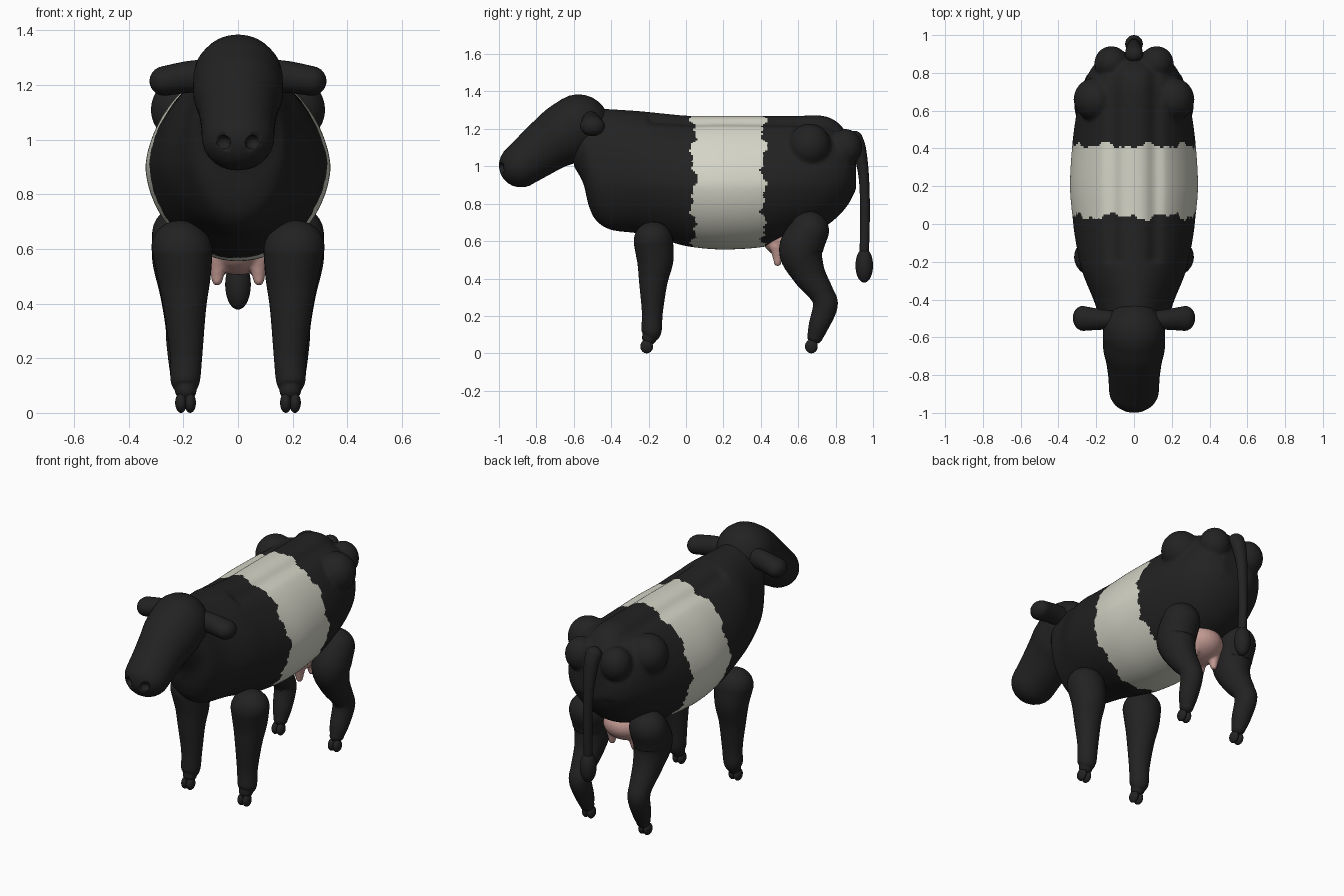
import bpy, bmesh, math
from mathutils import Vector, Matrix

if "Cube" in bpy.data.objects:
    bpy.data.objects.remove(bpy.data.objects["Cube"])


def material(name, rgb):
    m = bpy.data.materials.new(name)
    m.diffuse_color = (*rgb, 1)
    m.use_nodes = True
    m.node_tree.nodes["Principled BSDF"].inputs["Base Color"].default_value = m.diffuse_color
    return m


BLACK = material("black coat", (0.016, 0.016, 0.016))
WHITE = material("cream belt", (0.66, 0.66, 0.57))
PINK = material("pink skin", (0.56, 0.33, 0.30))


def make_object(name, bm, mat):
    bmesh.ops.recalc_face_normals(bm, faces=bm.faces)
    for f in bm.faces:
        f.smooth = True
    me = bpy.data.meshes.new(name)
    bm.to_mesh(me)
    bm.free()
    me.materials.append(mat)
    ob = bpy.data.objects.new(name, me)
    bpy.context.collection.objects.link(ob)
    return ob


def catmull(pts, steps):
    """Smooth curve through tuples of any length."""
    out = []
    for i in range(len(pts) - 1):
        p = [Vector(pts[max(0, min(len(pts) - 1, i + k))]) for k in (-1, 0, 1, 2)]
        for s in range(steps):
            t = s / steps
            out.append(p[1] + 0.5 * t * ((p[2] - p[0]) + t * (2 * p[0] - 5 * p[1] + 4 * p[2] - p[3]
                       + t * (3 * p[1] - p[0] - 3 * p[2] + p[3]))))
    return out + [Vector(pts[-1])]


def tube(bm, pts, side=(1, 0, 0), along=None, segs=32, steps=6, caps=True):
    """Loft ellipses (x, y, z, half width on side axis, half depth) with round ends."""
    cur = catmull(pts, steps)
    u = Vector(side)
    rings = []
    for i, c in enumerate(cur):
        a, b = cur[max(i - 1, 0)], cur[min(i + 1, len(cur) - 1)]
        t = Vector(along) if along else (Vector(b[:3]) - Vector(a[:3])).normalized()
        rings.append((Vector(c[:3]), t, c[3], c[4]))
    if caps:
        ends = []
        for (p, t, ru, rv), s in ((rings[0], -1), (rings[-1], 1)):
            ends.append([(p + t * s * min(ru, rv) * math.sin(k), t, ru * math.cos(k), rv * math.cos(k))
                         for k in [math.radians(d) for d in (15, 30, 45, 60, 74, 86)]])
        rings = ends[0][::-1] + rings + ends[1]
    loops = []
    for p, t, ru, rv in rings:
        v = t.cross(u).normalized()
        loops.append([bm.verts.new(p + u * ru * math.cos(k) + v * rv * math.sin(k))
                      for k in [2 * math.pi * j / segs for j in range(segs)]])
    for A, B in zip(loops, loops[1:]):
        for j in range(segs):
            k = (j + 1) % segs
            bm.faces.new((A[j], A[k], B[k], B[j]))
    bm.faces.new(loops[0])
    bm.faces.new(loops[-1])


def ball(bm, c, r):
    m = Matrix.Translation(c) @ Matrix.Diagonal((*r, 1))
    bmesh.ops.create_uvsphere(bm, u_segments=28, v_segments=18, radius=1, matrix=m)


def apply_modifiers(ob):
    dg = bpy.context.evaluated_depsgraph_get()
    me = bpy.data.meshes.new_from_object(ob.evaluated_get(dg))
    ob.modifiers.clear()
    ob.data = me
    for f in me.polygons:
        f.use_smooth = True


# Trunk: y, bottom z, top z, half width
trunk = [(-0.60, 1.00, 1.25, 0.12), (-0.55, 0.91, 1.30, 0.16), (-0.52, 0.79, 1.31, 0.18),
         (-0.48, 0.71, 1.31, 0.195), (-0.40, 0.66, 1.305, 0.22), (-0.25, 0.64, 1.295, 0.28),
         (-0.10, 0.60, 1.28, 0.31), (0.02, 0.57, 1.27, 0.325), (0.20, 0.555, 1.27, 0.34),
         (0.42, 0.57, 1.27, 0.328), (0.60, 0.62, 1.27, 0.305), (0.73, 0.67, 1.27, 0.275),
         (0.81, 0.73, 1.235, 0.24), (0.87, 0.80, 1.16, 0.19), (0.91, 0.88, 1.07, 0.11)]
bm = bmesh.new()
tube(bm, [(0, y, (a + b) / 2, w, (b - a) / 2) for y, a, b, w in trunk], along=(0, 1, 0),
     segs=96, steps=8, caps=False)
for v in bm.verts:
    # Egg-shaped section with a shallow groove on each side of the spine
    h = (v.co.z - 0.90) / 0.36
    v.co.x *= 1 - 0.13 * max(h, 0) if h > 0 else 1 + 0.04 * h
    if h > 0 and v.co.y > -0.2:
        v.co.z -= 0.022 * math.exp(-((abs(v.co.x) - 0.11) / 0.035) ** 2)
# Hip and pin-bone bulges
for s in (-1, 1):
    ball(bm, (s * 0.205, 0.66, 1.11), (0.115, 0.115, 0.118))
    ball(bm, (s * 0.12, 0.852, 1.10), (0.09, 0.09, 0.10))
body = make_object("body", bm, BLACK)
r = body.modifiers.new("blend", 'REMESH')
r.mode, r.voxel_size = 'VOXEL', 0.011
sm = body.modifiers.new("soften", 'SMOOTH')
sm.factor, sm.iterations = 0.5, 5
apply_modifiers(body)

# White belt with ragged edges
if len(body.data.materials) == 0:
    body.data.materials.append(BLACK)
body.data.materials.append(WHITE)
for f in body.data.polygons:
    c = f.center
    a = math.atan2(c.z - 0.9, c.x)
    front = 0.040 + 0.013 * math.sin(7 * a + 1) + 0.009 * math.sin(17 * a) + 0.005 * math.sin(41 * a)
    back = 0.415 + 0.011 * math.sin(9 * a + 2) + 0.009 * math.sin(19 * a + 1) + 0.005 * math.sin(43 * a)
    f.material_index = 1 if front < c.y < back else 0

# Head, with nostrils cut in
bm = bmesh.new()
tube(bm, [(0, -0.575, 1.22, 0.165, 0.165), (0, -0.66, 1.165, 0.163, 0.163), (0, -0.73, 1.12, 0.147, 0.147),
          (0, -0.81, 1.06, 0.136, 0.132), (0, -0.882, 1.005, 0.132, 0.118)], segs=48)
head = make_object("head", bm, BLACK)
bm = bmesh.new()
for s in (-1, 1):
    ball(bm, (s * 0.055, -0.99, 0.99), (0.028, 0.03, 0.026))
cutter = make_object("nostril_cutter", bm, BLACK)
cutter.hide_render = True
b = head.modifiers.new("nostrils", 'BOOLEAN')
b.operation, b.object = 'DIFFERENCE', cutter
apply_modifiers(head)
bpy.data.objects.remove(cutter)

for s, tag in ((-1, "right"), (1, "left")):
    # Ear
    bm = bmesh.new()
    tube(bm, [(s * 0.10, -0.51, 1.235, 0.05, 0.06), (s * 0.18, -0.505, 1.23, 0.055, 0.058),
              (s * 0.27, -0.50, 1.215, 0.066, 0.054)], side=(0, 1, 0))
    make_object(tag + "_ear", bm, BLACK)

    # Front leg
    bm = bmesh.new()
    tube(bm, [(s * 0.205, -0.175, 0.60, 0.112, 0.105), (s * 0.198, -0.165, 0.50, 0.098, 0.098),
              (s * 0.195, -0.175, 0.38, 0.078, 0.076), (s * 0.19, -0.18, 0.22, 0.06, 0.056),
              (s * 0.193, -0.185, 0.12, 0.054, 0.054), (s * 0.192, -0.195, 0.085, 0.04, 0.04)])
    make_object(tag + "_front_leg", bm, BLACK)

    # Back leg
    bm = bmesh.new()
    tube(bm, [(s * 0.205, 0.66, 0.655, 0.11, 0.105), (s * 0.205, 0.615, 0.55, 0.108, 0.118),
              (s * 0.20, 0.655, 0.43, 0.085, 0.09), (s * 0.20, 0.725, 0.32, 0.066, 0.066),
              (s * 0.20, 0.745, 0.255, 0.062, 0.066), (s * 0.195, 0.71, 0.15, 0.054, 0.054),
              (s * 0.192, 0.69, 0.09, 0.04, 0.042)])
    make_object(tag + "_back_leg", bm, BLACK)

    # Cloven hooves
    for y, end in ((-0.21, "front"), (0.67, "back")):
        bm = bmesh.new()
        for d in (-0.017, 0.017):
            ball(bm, (s * 0.192 + d, y, 0.037), (0.021, 0.034, 0.037))
        make_object(f"{tag}_{end}_hoof", bm, BLACK)

# Tail and tuft
bm = bmesh.new()
tube(bm, [(0, 0.90, 1.145, 0.048, 0.045), (0, 0.925, 1.09, 0.042, 0.038), (0, 0.95, 0.95, 0.032, 0.028),
          (0, 0.957, 0.75, 0.026, 0.026), (0, 0.952, 0.50, 0.025, 0.025)])
make_object("tail", bm, BLACK)
bm = bmesh.new()
ball(bm, (0, 0.953, 0.47), (0.047, 0.047, 0.092))
make_object("tail_tuft", bm, BLACK)

# Udder with four teats
bm = bmesh.new()
ball(bm, (0, 0.56, 0.61), (0.14, 0.15, 0.105))
for s in (-1, 1):
    for y in (0.49, 0.61):
        tube(bm, [(s * 0.072, y, 0.57, 0.045, 0.045), (s * 0.074, y, 0.53, 0.032, 0.032),
                  (s * 0.076, y, 0.485, 0.02, 0.02)], segs=20)
udder = make_object("udder", bm, PINK)
r = udder.modifiers.new("blend", 'REMESH')
r.mode, r.voxel_size = 'VOXEL', 0.008
sm = udder.modifiers.new("soften", 'SMOOTH')
sm.iterations = 4
apply_modifiers(udder)
if len(udder.data.materials) == 0:
    udder.data.materials.append(PINK)
